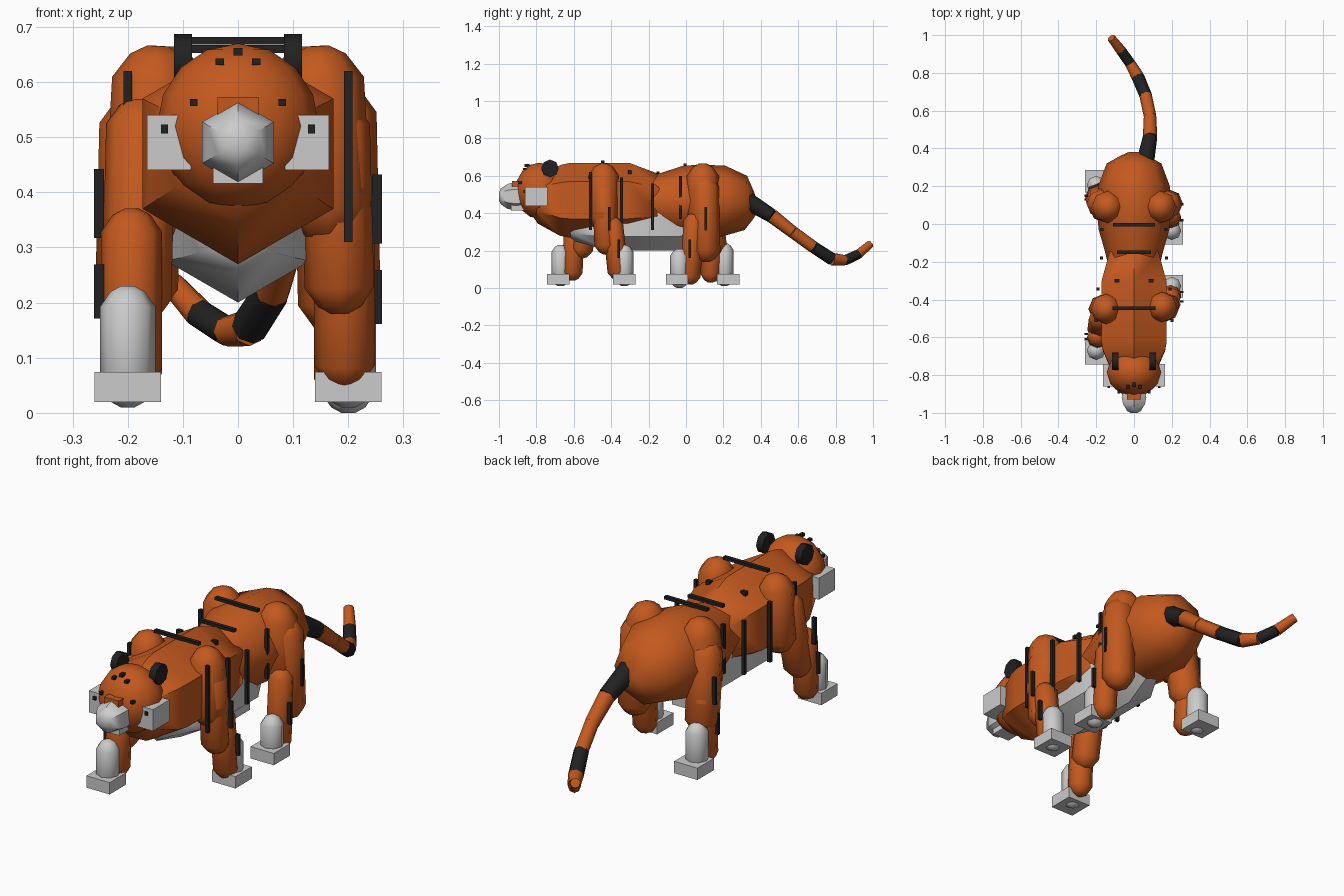
import bpy, bmesh, math
from mathutils import Vector

if "Cube" in bpy.data.objects:
    bpy.data.objects.remove(bpy.data.objects["Cube"])


def material(name, rgb):
    m = bpy.data.materials.new(name)
    m.diffuse_color = (*rgb, 1)
    m.use_nodes = True
    m.node_tree.nodes["Principled BSDF"].inputs["Base Color"].default_value = m.diffuse_color
    return m


ORANGE = material("orange_fur", (0.55, 0.1, 0.013))
BLACK = material("black_stripe", (0.015, 0.015, 0.015))


def finish(bm, name, mat, smooth=False):
    bmesh.ops.recalc_face_normals(bm, faces=bm.faces[:])
    me = bpy.data.meshes.new(name)
    bm.to_mesh(me)
    bm.free()
    ob = bpy.data.objects.new(name, me)
    bpy.context.collection.objects.link(ob)
    if mat:
        me.materials.append(mat)
    if smooth:
        bpy.ops.object.select_all(action='DESELECT')
        ob.select_set(True)
        bpy.context.view_layer.objects.active = ob
        bpy.ops.object.shade_smooth_by_angle(angle=math.radians(50))
    return ob


def loft(name, rings, n=6, mat=None):
    """Skin n-sided rings (centre, radius) that share one axis."""
    axis = (Vector(rings[-1][0]) - Vector(rings[0][0])).normalized()
    up = Vector((0, 1, 0)) if abs(axis.z) > 0.8 else Vector((0, 0, 1))
    u = (up - axis * up.dot(axis)).normalized()
    v = axis.cross(u)
    bm = bmesh.new()
    rows = []
    for c, r in rings:
        rows.append([bm.verts.new(Vector(c) + r * (u * math.cos(a) + v * math.sin(a)))
                     for a in (2 * math.pi * i / n for i in range(n))])
    for a, b in zip(rows, rows[1:]):
        for i in range(n):
            j = (i + 1) % n
            bm.faces.new((a[i], a[j], b[j], b[i]))
    bm.faces.new(rows[0])
    bm.faces.new(rows[-1])
    return finish(bm, name, mat, True)


def capsule(name, p, q, r, mat=None, n=8):
    p, q = Vector(p), Vector(q)
    d = (q - p).normalized()
    steps = ((0, 0.25), (0.2, 0.62), (0.75, 1))
    rings = [(p + d * r * t, r * k) for t, k in steps]
    rings += [(q - d * r * t, r * k) for t, k in reversed(steps)]
    return loft(name, rings, n, mat)


def box(name, c, size, mat=None):
    bm = bmesh.new()
    bmesh.ops.create_cube(bm, size=1)
    for v in bm.verts:
        v.co = Vector([a * s + b for a, s, b in zip(v.co, size, c)])
    return finish(bm, name, mat)


def along_y(profile):
    return [((0, y, z), r) for y, z, r in profile]


# Torso: chest, hips and pale belly
loft("chest", along_y([(-0.84, 0.48, 0.06), (-0.79, 0.475, 0.13), (-0.67, 0.47, 0.19), (-0.62, 0.47, 0.2),
                       (-0.31, 0.47, 0.2), (-0.15, 0.46, 0.15), (-0.07, 0.46, 0.08)]), 6, ORANGE)
loft("hips", along_y([(-0.25, 0.46, 0.13), (-0.16, 0.46, 0.15), (-0.03, 0.465, 0.187), (0.05, 0.465, 0.195),
                      (0.2, 0.465, 0.19), (0.32, 0.455, 0.145), (0.36, 0.44, 0.075), (0.38, 0.43, 0.03)]), 8, ORANGE)
loft("belly", along_y([(-0.63, 0.32, 0.04), (-0.6, 0.33, 0.08), (-0.42, 0.35, 0.15), (-0.04, 0.35, 0.15),
                       (0.08, 0.35, 0.08)]), 6)

# Head
bm = bmesh.new()
bmesh.ops.create_uvsphere(bm, u_segments=12, v_segments=8, radius=1)
for v in bm.verts:
    v.co = Vector((v.co.x * 0.147, v.co.y * 0.127 - 0.785, v.co.z * 0.15 + 0.52))
finish(bm, "head", ORANGE, True)
loft("muzzle", along_y([(-1.0, 0.49, 0.02), (-0.99, 0.49, 0.042), (-0.955, 0.49, 0.066), (-0.92, 0.49, 0.075),
                        (-0.84, 0.49, 0.07)]), 6)
box("nose_bridge", (0, -0.9, 0.55), (0.074, 0.06, 0.045), ORANGE)
box("chin", (0, -0.89, 0.438), (0.09, 0.09, 0.045))
box("forehead_mark", (0, -0.85, 0.655), (0.016, 0.025, 0.014), BLACK)
for s, side in ((-1, "right"), (1, "left")):
    box(f"cheek_{side}", (s * 0.125, -0.8, 0.49), (0.08, 0.12, 0.1))
    box(f"eye_{side}", (s * 0.08, -0.888, 0.563), (0.014, 0.02, 0.013), BLACK)
    box(f"cheek_mark_{side}", (s * 0.133, -0.862, 0.515), (0.013, 0.012, 0.016), BLACK)
    box(f"brow_mark_{side}", (s * 0.033, -0.862, 0.637), (0.016, 0.02, 0.012), BLACK)
    loft(f"ear_{side}", [((s * 0.083, -0.727, 0.64), 0.047), ((s * 0.116, -0.727, 0.64), 0.047)], 8, BLACK)

# Legs: thigh, upper limb, lower limb, pale sock and paw (mid walk)
# key: side, root y, root radius, upper (top, bottom), lower (top, bottom), sock (y, top, bottom), paw y
legs = {
    "front_right": (-1, -0.45, 0.08, (-0.49, 0.57), (-0.57, 0.16), (-0.595, 0.37), (-0.61, 0.04), (-0.67, 0.23, 0.01), -0.683),
    "front_left": (1, -0.44, 0.08, (-0.44, 0.57), (-0.425, 0.18), (-0.395, 0.38), (-0.36, 0.045), (-0.33, 0.23, 0.01), -0.33),
    "hind_right": (-1, 0.09, 0.086, (0.1, 0.58), (0.15, 0.17), (0.15, 0.38), (0.13, 0.03), (0.205, 0.24, 0.01), 0.227),
    "hind_left": (1, 0.09, 0.086, (0.1, 0.6), (0.11, 0.14), (0.045, 0.4), (0.02, 0.02), (-0.035, 0.21, 0.0), -0.048),
}
for name, (s, ry, rr, a, b, c, d, sock, paw) in legs.items():
    hind = name.startswith("hind")
    root_x = 0.135 if hind else 0.145
    capsule(f"{name}_root", (s * root_x, ry, 0.665), (s * (root_x + 0.02), ry, 0.31), rr, ORANGE)
    capsule(f"{name}_upper", (s * 0.175, *a), (s * 0.185, *b), 0.075 if hind else 0.063, ORANGE)
    capsule(f"{name}_lower", (s * 0.193, *c), (s * 0.193, *d), 0.055, ORANGE)
    capsule(f"{name}_sock", (s * 0.2, sock[0], sock[1]), (s * 0.2, sock[0], sock[2]), 0.05)
    box(f"{name}_paw", (s * 0.2, paw, 0.047), (0.12, 0.12, 0.055))
    # Leg stripes sit just outside the limb
    uy, ly = (a[1] and (b[0] + c[0]) / 2), d[0]
    uy = 0.105 if name == "hind_left" else uy
    lift = 0.01 if s < 0 else 0
    box(f"{name}_upper_stripe", (s * 0.252, uy, 0.37 + lift), (0.018, 0.012, 0.125), BLACK)
    box(f"{name}_lower_stripe", (s * 0.252, ly, 0.21 + lift), (0.018, 0.012, 0.098), BLACK)

# Body stripes: flank bars, back bars and small dots
for s, side in ((-1, "right"), (1, "left")):
    for i, (x, y, z0, z1) in enumerate([(0.2, -0.51, 0.31, 0.62), (0.19, -0.345, 0.31, 0.59),
                                        (0.172, -0.18, 0.31, 0.56), (0.17, -0.03, 0.37, 0.6)]):
        box(f"flank_stripe_{side}_{i}", (s * x, y, (z0 + z1) / 2), (0.016, 0.016, z1 - z0), BLACK)
    box(f"back_dot_{side}", (s * 0.09, -0.3, 0.62), (0.025, 0.018, 0.02), BLACK)
    box(f"rump_dot_{side}", (s * 0.2, 0.1, 0.595), (0.02, 0.02, 0.016), BLACK)
for i, (y, z, w) in enumerate([(-0.445, 0.675, 0.23), (-0.15, 0.617, 0.18), (-0.005, 0.66, 0.22)]):
    box(f"back_stripe_{i}", (0, y, z), (w, 0.018, 0.014), BLACK)

# Tail of banded tapering segments
tail = [((0.06, 0.33, 0.465), 0.047), ((0.085, 0.46, 0.385), 0.038), ((0.085, 0.57, 0.3), 0.033),
        ((0.062, 0.68, 0.22), 0.033), ((0.02, 0.78, 0.155), 0.034), ((-0.02, 0.85, 0.148), 0.028),
        ((-0.07, 0.92, 0.18), 0.027), ((-0.12, 0.985, 0.235), 0.022)]
bands = [BLACK, ORANGE, ORANGE, BLACK, ORANGE, BLACK, ORANGE]
for i, (p, q) in enumerate(zip(tail, tail[1:])):
    loft(f"tail_segment_{i}", [p, q], 8, bands[i])
